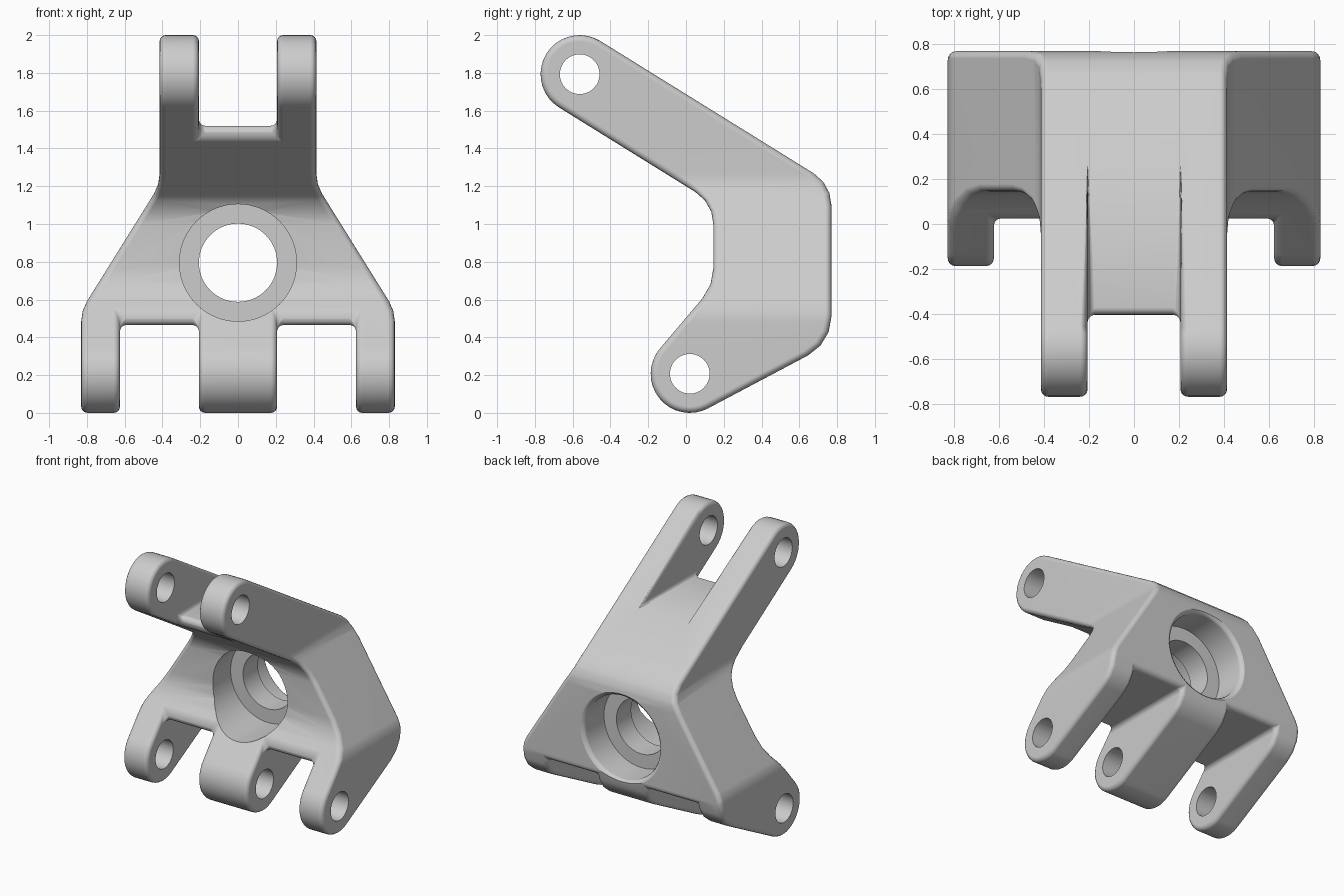
import bpy, bmesh, math
from mathutils import Vector

cube = bpy.data.objects.get("Cube")
if cube:
    bpy.data.objects.remove(cube, do_unlink=True)

# One plain grey
GREY = (0.604, 0.604, 0.604, 1)
grey = bpy.data.materials.new("light grey")
grey.use_nodes = True
grey.diffuse_color = GREY
grey.node_tree.nodes["Principled BSDF"].inputs["Base Color"].default_value = GREY


def arc(cx, cy, r, a0, a1, n):
    """Points of a circular arc, angles in degrees."""
    angles = [math.radians(a0 + (a1 - a0) * i / n) for i in range(n + 1)]
    return [(cx + r * math.cos(a), cy + r * math.sin(a)) for a in angles]


def fillet(points):
    """Round every corner given as (a, b, radius); keep plain (a, b) points."""
    out = []
    for i, item in enumerate(points):
        p = Vector(item[:2])
        if len(item) == 2:
            out.append((p.x, p.y))
            continue
        d1 = (Vector(points[i - 1][:2]) - p).normalized()
        d2 = (Vector(points[(i + 1) % len(points)][:2]) - p).normalized()
        half = d1.angle(d2) / 2
        r = item[2]
        t = r / math.tan(half)
        c = p + (d1 + d2).normalized() * (r / math.sin(half))
        s, e = p + d1 * t - c, p + d2 * t - c
        a0, a1 = math.atan2(s.y, s.x), math.atan2(e.y, e.x)
        turn = (a1 - a0 + math.pi) % (2 * math.pi) - math.pi
        n = max(2, math.ceil(abs(turn) / math.radians(21)))
        out += arc(c.x, c.y, r, math.degrees(a0), math.degrees(a0 + turn), n)
    return out


def extrude(bm, points, lo, hi, axis):
    """Prism of a (y, z) outline along x, or of an (x, z) outline along y."""
    place = (lambda p, d: (d, p[0], p[1])) if axis == "x" else (lambda p, d: (p[0], d, p[1]))
    a = [bm.verts.new(place(p, lo)) for p in points]
    b = [bm.verts.new(place(p, hi)) for p in points]
    bm.faces.new(a)
    bm.faces.new(b[::-1])
    for i in range(len(a)):
        j = (i + 1) % len(a)
        bm.faces.new((a[i], b[i], b[j], a[j]))


def make(name, bm):
    bm.normal_update()
    bmesh.ops.recalc_face_normals(bm, faces=bm.faces[:])
    mesh = bpy.data.meshes.new(name)
    bm.to_mesh(mesh)
    bm.free()
    mesh.materials.append(grey)
    obj = bpy.data.objects.new(name, mesh)
    bpy.context.collection.objects.link(obj)
    return obj


def modify(obj, kind, **settings):
    """Add a modifier and apply it."""
    bpy.ops.object.select_all(action="DESELECT")
    obj.select_set(True)
    bpy.context.view_layer.objects.active = obj
    mod = obj.modifiers.new(kind.lower(), kind)
    for key, value in settings.items():
        setattr(mod, key, value)
    bpy.ops.object.modifier_apply(modifier=mod.name)


def combine(obj, cutter, operation, solver="EXACT"):
    cutter.hide_render = True
    modify(obj, "BOOLEAN", object=cutter, operation=operation, solver=solver)
    bpy.data.objects.remove(cutter, do_unlink=True)


END = 0.207                      # radius of the rounded arm ends
TOP_PIN = (-0.563, 1.793)        # pin centres in (y, z)
LOW_PIN = (0.02, 0.207)

# Bent side outline, extruded across the width
side = arc(*TOP_PIN, END, 58.2, 238.2, 18)
side += [(0.145, 1.11, 0.2), (0.145, 0.675, 0.25)]
side += arc(*LOW_PIN, END, 139.5, 298, 16)
side += [(0.77, 0.37, 0.233), (0.77, 1.21, 0.2)]
bm = bmesh.new()
extrude(bm, fillet(side), -1, 1, "x")
bracket = make("bracket_body", bm)

# Front outline: narrow top, flared sides, wide foot
half = [(0.83, -0.3), (0.83, 0.542, 0.2), (0.415, 1.208, 0.2), (0.415, 2.3)]
mirrored = [(-p[0],) + p[1:] for p in reversed(half)]
bm = bmesh.new()
extrude(bm, fillet(half + mirrored), -1.2, 1.2, "y")
combine(bracket, make("front_outline", bm), "INTERSECT")

# Slot between the upper arms and the two gaps between the lower lugs
bm = bmesh.new()
extrude(bm, [(-0.405, 1.52), (0.9, 1.52), (0.9, 2.3), (-1, 2.3), (-1, 1.0), (-0.405, 1.0)],
        -0.207, 0.207, "x")
for lo, hi in ((0.207, 0.625), (-0.625, -0.207)):
    extrude(bm, [(0.025, 0.465), (0.025, 0.9), (-1, 0.9), (-1, -0.3), (0.9, -0.3), (0.9, 0.465)],
            lo, hi, "x")
combine(bracket, make("slots", bm), "DIFFERENCE")

# Round all hard edges
modify(bracket, "BEVEL", width=0.033, segments=4, limit_method="ANGLE",
       angle_limit=math.radians(35), use_clamp_overlap=False)

# Pin holes through the arms and lugs
bm = bmesh.new()
for pin in (TOP_PIN, LOW_PIN):
    extrude(bm, arc(*pin, 0.105, 0, 352.5, 47), -1, 1, "x")
combine(bracket, make("pin_holes", bm), "DIFFERENCE", "MANIFOLD")

# Stepped central bore, turned about the y axis, with a softened rear rim
bm = bmesh.new()
bore = [(0.31, -0.45), (0.31, 0.355), (0.207, 0.355), (0.207, 0.53), (0.31, 0.53),
        (0.31, 0.74), (0.318, 0.757), (0.335, 0.768), (0.345, 0.773), (0.345, 0.95)]
rings = [[bm.verts.new((x, y, z)) for x, z in arc(0, 0.795, r, 0, 354.375, 63)] for r, y in bore]
for a, b in zip(rings, rings[1:]):
    for i in range(64):
        j = (i + 1) % 64
        bm.faces.new((a[i], a[j], b[j], b[i]))
bm.faces.new(rings[0])
bm.faces.new(rings[-1])
combine(bracket, make("central_bore", bm), "DIFFERENCE", "MANIFOLD")

# Smooth shading with crisp hole edges
bpy.ops.object.select_all(action="DESELECT")
bracket.select_set(True)
bpy.context.view_layer.objects.active = bracket
bpy.ops.object.shade_smooth_by_angle(angle=math.radians(33))
modify(bracket, "WEIGHTED_NORMAL", keep_sharp=True)
